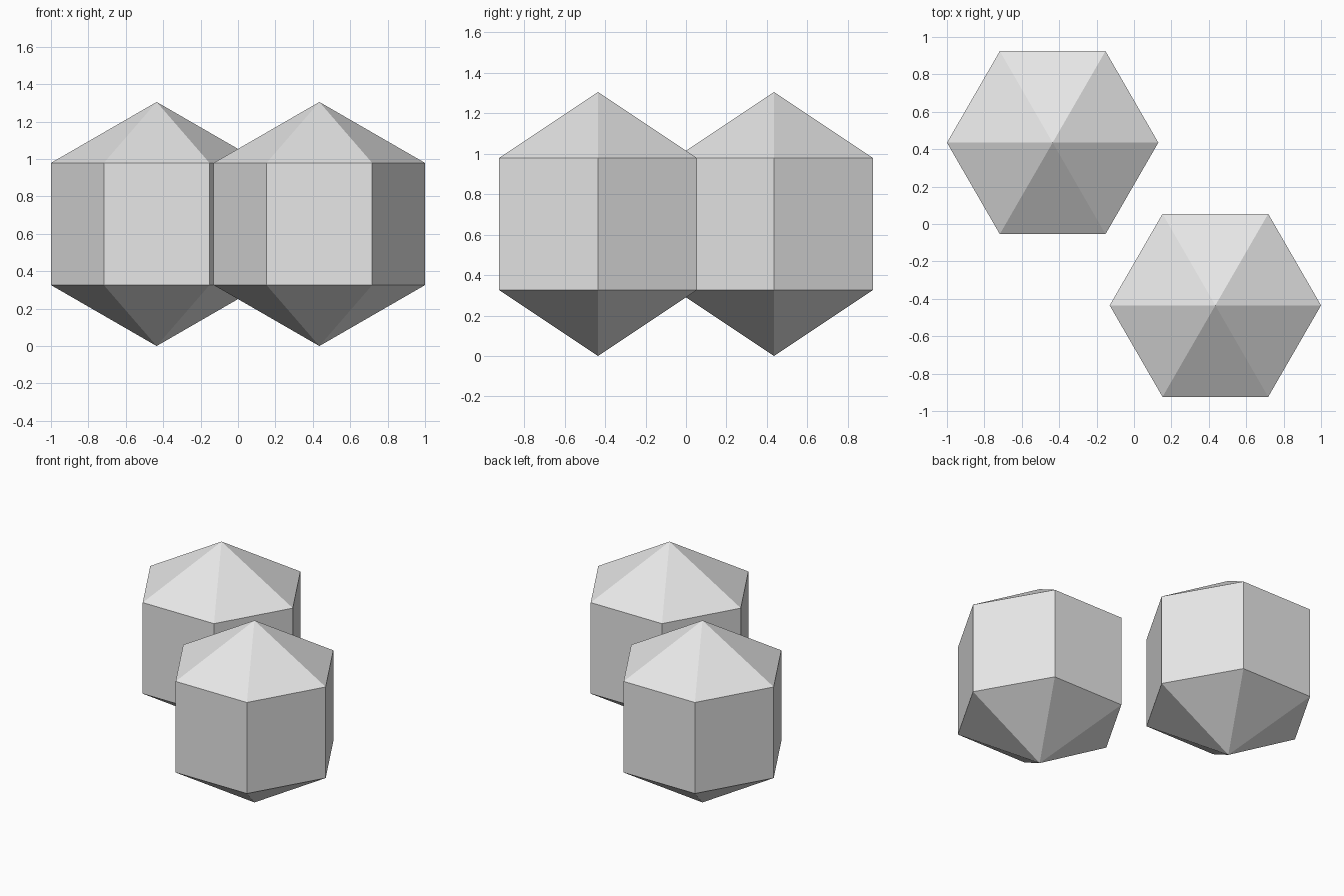
import bpy
import bmesh
import math

cube = bpy.data.objects.get("Cube")
if cube:
    bpy.data.objects.remove(cube, do_unlink=True)

RADIUS = 0.565            # hexagon corner radius
OFFSET = 0.435            # distance of each centre from the x and y axes
LOW, HIGH, TOP = 0.326, 0.979, 1.305

grey = bpy.data.materials.new("light grey")
grey.use_nodes = True
grey.diffuse_color = (0.8, 0.8, 0.8, 1)
grey.node_tree.nodes["Principled BSDF"].inputs["Base Color"].default_value = (0.8, 0.8, 0.8, 1)


def pointed_prism(name, x, y):
    """Hexagonal prism with a pyramid cap at each end."""
    bm = bmesh.new()

    def ring(z):
        return [bm.verts.new((RADIUS * math.cos(i * math.pi / 3),
                              RADIUS * math.sin(i * math.pi / 3), z)) for i in range(6)]

    bottom, top = bm.verts.new((0, 0, 0)), bm.verts.new((0, 0, TOP))
    lower, upper = ring(LOW), ring(HIGH)
    for i in range(6):
        j = (i + 1) % 6
        bm.faces.new((bottom, lower[j], lower[i]))              # bottom cap
        bm.faces.new((lower[i], lower[j], upper[j], upper[i]))  # wall
        bm.faces.new((upper[i], upper[j], top))                 # top cap
    mesh = bpy.data.meshes.new(name)
    bm.to_mesh(mesh)
    bm.free()
    mesh.materials.append(grey)
    obj = bpy.data.objects.new(name, mesh)
    obj.location = (x, y, 0)
    bpy.context.collection.objects.link(obj)


# Two matching crystals set on a diagonal
pointed_prism("front_crystal", OFFSET, -OFFSET)
pointed_prism("back_crystal", -OFFSET, OFFSET)
